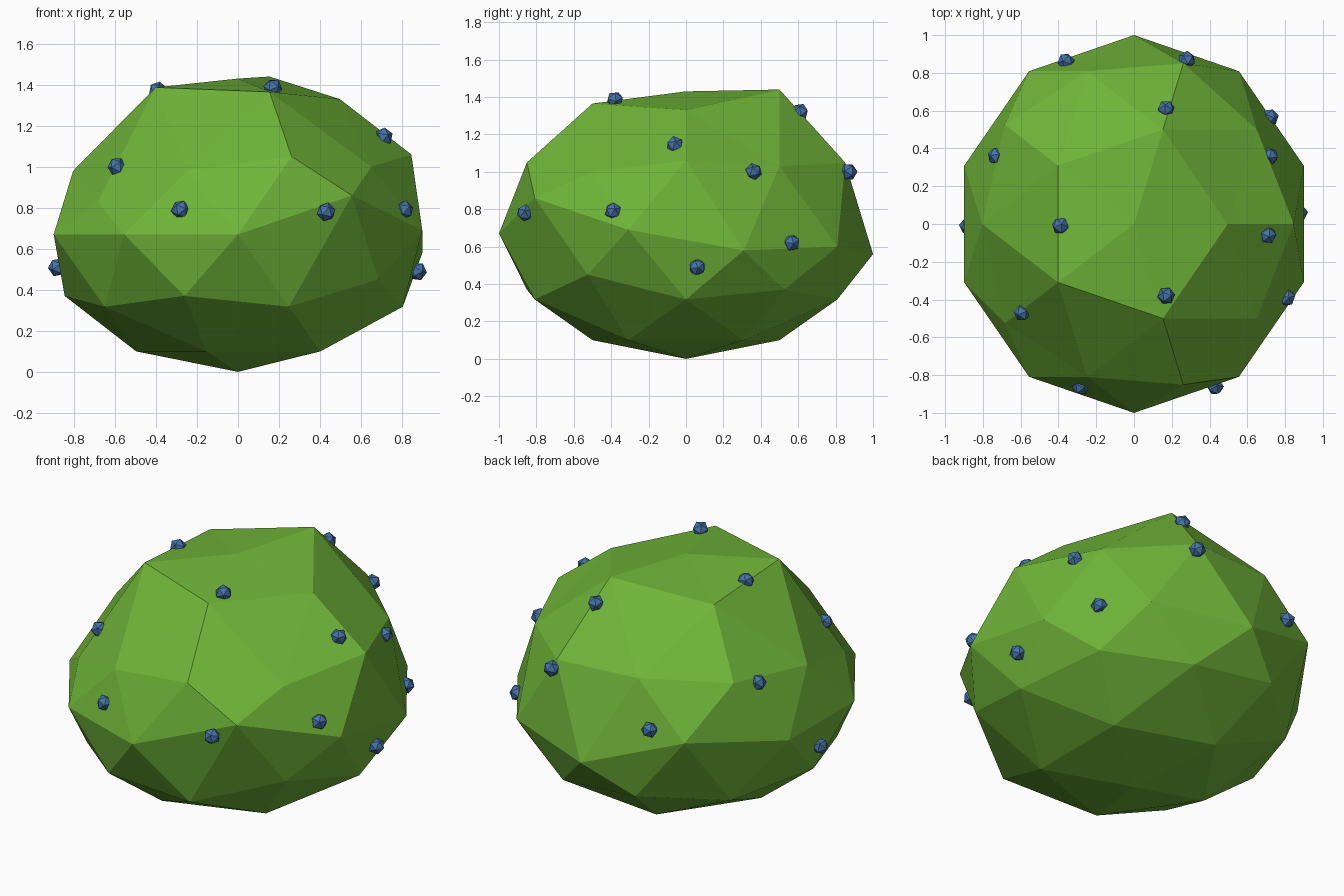
import bpy, bmesh, random
from mathutils import Vector, Euler

random.seed(4)


def material(name, color):
    m = bpy.data.materials.new(name)
    m.diffuse_color = (*color, 1)
    return m


def make_object(name, bm, mat):
    me = bpy.data.meshes.new(name)
    bm.to_mesh(me)
    bm.free()
    me.materials.append(mat)
    ob = bpy.data.objects.new(name, me)
    bpy.context.collection.objects.link(ob)
    return ob


leaf = material("leaf_green", (0.16, 0.46, 0.04))
blue = material("berry_blue", (0.06, 0.17, 0.40))

# Bush: squashed low-poly sphere with some vertices pushed up or down
bm = bmesh.new()
bmesh.ops.create_icosphere(bm, subdivisions=2, radius=1)
for v in bm.verts:
    v.co = Vector((v.co.x * 0.945, v.co.y, v.co.z * 0.67 + 0.67))
sculpt = [
    (0, 0, 1.43), (0.15, 0.50, 1.44), (0.15, -0.50, 1.365),
    (-0.40, -0.31, 1.387), (-0.40, 0.31, 1.35), (0.50, 0, 1.33),
    (0.26, -0.85, 1.05), (0.26, 0.85, 1.05), (0.845, 0, 1.06),
    (-0.684, -0.526, 0.83), (-0.684, 0.526, 1.037), (-0.803, 0, 0.98),
    (0.65, -0.50, 1.0), (0.65, 0.50, 1.03), (-0.25, -0.81, 0.98),
    (-0.25, 0.81, 1.06), (0.556, -0.81, 0.86), (0.556, 0.81, 0.60),
    (-0.556, 0.81, 0.75), (0, 1, 0.56), (0.90, -0.31, 0.69),
    (0.90, 0.31, 0.58), (0.684, -0.526, 0.45),
]
bm.verts.ensure_lookup_table()
rest = [(v, v.co.copy()) for v in bm.verts]
for p in sculpt:
    vert = min(rest, key=lambda r: (r[1] - Vector(p)).length)[0]
    vert.co.z = p[2]
make_object("bush", bm, leaf)

# Berries: tiny icosahedra half sunk in the surface
berries = [
    (-0.59, -0.47, 1.00), (-0.28, -0.86, 0.79), (0.43, -0.86, 0.78),
    (0.17, -0.38, 1.385), (0.71, -0.06, 1.145), (0.81, -0.39, 0.79),
    (0.875, 0.06, 0.49), (-0.88, -0.01, 0.51), (-0.39, -0.01, 1.37),
    (0.72, 0.36, 1.00), (0.72, 0.565, 0.62), (0.28, 0.87, 1.00),
    (0.17, 0.61, 1.32), (-0.36, 0.86, 0.80), (-0.73, 0.36, 0.99),
]
for i, p in enumerate(berries):
    bm = bmesh.new()
    bmesh.ops.create_icosphere(bm, subdivisions=1, radius=0.047)
    ob = make_object(f"berry_{i + 1}", bm, blue)
    ob.location = p
    ob.rotation_euler = Euler([random.uniform(0, 6.28) for _ in range(3)])
